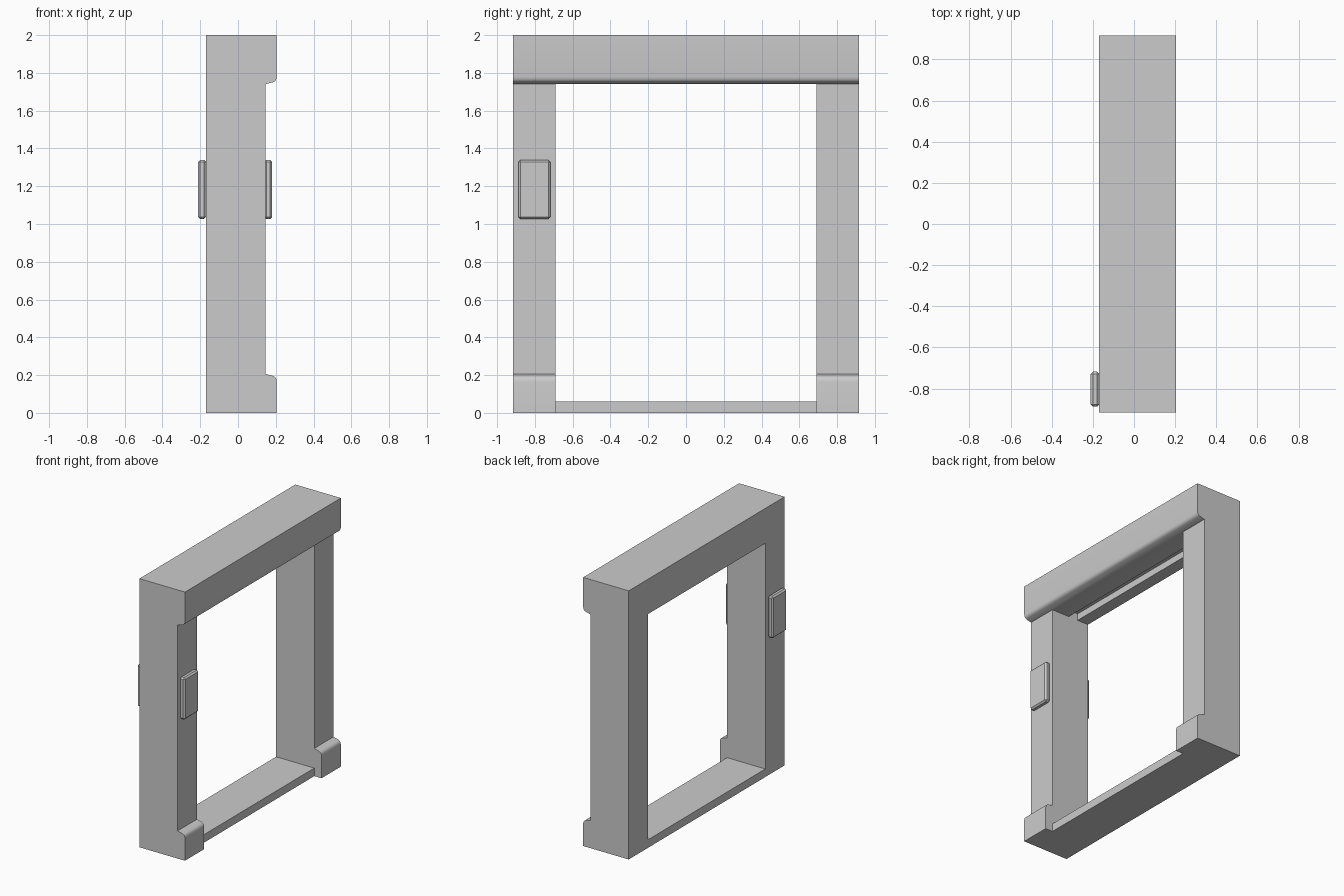
import bpy, bmesh
from mathutils import Matrix

if "Cube" in bpy.data.objects:
    bpy.data.objects.remove(bpy.data.objects["Cube"])


def prism(name, profile, half_width):
    """Extrude an (x, z) outline along y, centred on y = 0."""
    bm = bmesh.new()
    face = bm.faces.new([bm.verts.new((x, -half_width, z)) for x, z in profile])
    ext = bmesh.ops.extrude_face_region(bm, geom=[face])
    verts = [g for g in ext["geom"] if isinstance(g, bmesh.types.BMVert)]
    bmesh.ops.translate(bm, verts=verts, vec=(0, 2 * half_width, 0))
    bmesh.ops.recalc_face_normals(bm, faces=bm.faces)
    return make_object(name, bm)


def make_object(name, bm):
    mesh = bpy.data.meshes.new(name)
    bm.to_mesh(mesh)
    bm.free()
    obj = bpy.data.objects.new(name, mesh)
    bpy.context.collection.objects.link(obj)
    return obj


def plate(name, centre, size, bevel):
    """Thin box with all edges chamfered."""
    bm = bmesh.new()
    bmesh.ops.create_cube(bm, size=1, matrix=Matrix.Translation(centre) @ Matrix.Diagonal((*size, 1)))
    bmesh.ops.bevel(bm, geom=bm.edges[:], offset=bevel, segments=1, affect='EDGES')
    return make_object(name, bm)


BACK, FACE, LIP = -0.17, 0.145, 0.205
HEAD, SILL = 1.74, 0.06

# Frame side outline: foot and header step forward with a rounded lip
foot = [(LIP, 0), (LIP, 0.165), (0.203, 0.178), (0.198, 0.188), (0.188, 0.195), (FACE, 0.206)]
header = [(FACE, HEAD), (0.188, 1.751), (0.198, 1.758), (0.203, 1.768), (LIP, 1.781), (LIP, 2)]
frame = prism("door_frame", [(BACK, 0)] + foot + header + [(BACK, 2)], 0.917)

# Opening, with a door slot in the header and a sill set back behind the feet
opening = prism("opening_cutter", [
    (-0.3, SILL), (FACE, SILL), (FACE, -0.1), (0.3, -0.1), (0.3, 1.5), (FACE, HEAD),
    (0, HEAD), (0, HEAD + 0.05), (-0.078, HEAD + 0.05), (-0.078, HEAD), (-0.3, HEAD)], 0.69)
opening.hide_render = True
cut = frame.modifiers.new("opening", 'BOOLEAN')
cut.operation, cut.solver, cut.object = 'DIFFERENCE', 'EXACT', opening

bpy.context.view_layer.objects.active = frame
frame.select_set(True)
bpy.ops.object.modifier_apply(modifier=cut.name)
bpy.data.objects.remove(opening)
bpy.ops.object.shade_smooth_by_angle()

# Control plates on both faces of one post
for name, x in (("front_control_plate", 0.16), ("back_control_plate", -0.19)):
    plate(name, (x, -0.803, 1.183), (0.042, 0.17, 0.312), 0.011)
